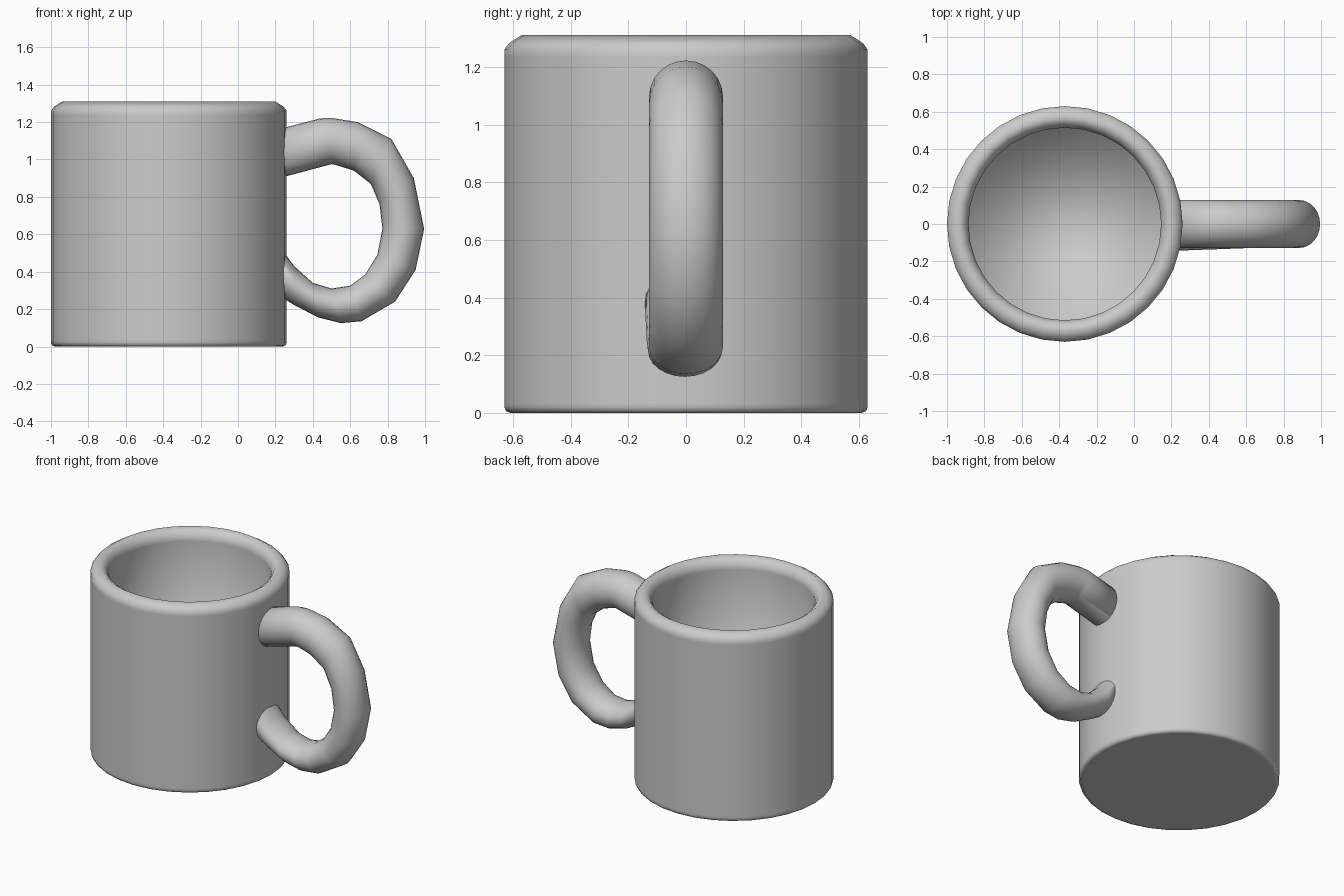
import bpy, bmesh
from math import sin, cos, pi, radians
from mathutils import Vector

if "Cube" in bpy.data.objects:
    bpy.data.objects.remove(bpy.data.objects["Cube"])


def loft(name, rings):
    # Skin closed rings of points, capping both ends
    bm = bmesh.new()
    loops = [[bm.verts.new(p) for p in r] for r in rings]
    n = len(loops[0])
    for a, b in zip(loops, loops[1:]):
        for i in range(n):
            j = (i + 1) % n
            bm.faces.new((a[i], a[j], b[j], b[i]))
    bm.faces.new(loops[0])
    bm.faces.new(loops[-1])
    bmesh.ops.recalc_face_normals(bm, faces=bm.faces)
    me = bpy.data.meshes.new(name)
    bm.to_mesh(me)
    bm.free()
    ob = bpy.data.objects.new(name, me)
    bpy.context.collection.objects.link(ob)
    bpy.ops.object.select_all(action='DESELECT')
    ob.select_set(True)
    bpy.context.view_layer.objects.active = ob
    bpy.ops.object.shade_smooth_by_angle(angle=radians(100))
    return ob


# Mug body: (radius, z) profile from the underside, over the rim, to the inner floor
CX, SIDES = -0.37, 32
profile = [(0.595, 0), (0.61, 0), (0.624, 0.006), (0.63, 0.02), (0.63, 0.035),
           (0.63, 1.235), (0.63, 1.26), (0.613, 1.283), (0.57, 1.31),
           (0.533, 1.285), (0.515, 1.25), (0.515, 1.23), (0.515, 0.12)]
loft("mug_body", [[(CX + r * cos(2 * pi * i / SIDES), r * sin(2 * pi * i / SIDES), z)
                   for i in range(SIDES)] for r, z in profile])

# Handle: outer and inner edge (x, z) at each station, with a sideways drift at the lower end
stations = [((0.19, 1.155), (0.19, 0.892)), ((0.44, 1.22), (0.50, 0.975)),
            ((0.50, 1.222), (0.525, 0.97)), ((0.64, 1.20), (0.62, 0.94)),
            ((0.82, 1.11), (0.71, 0.87)), ((0.94, 0.90), (0.757, 0.76)),
            ((0.995, 0.63), (0.772, 0.63)), ((0.95, 0.41), (0.745, 0.49)),
            ((0.84, 0.24), (0.68, 0.385)), ((0.66, 0.135), (0.60, 0.325)),
            ((0.55, 0.125), (0.50, 0.31)), ((0.43, 0.155), (0.40, 0.34)),
            ((0.30, 0.222), (0.30, 0.43)), ((0.19, 0.29), (0.205, 0.56))]
rings, M = [], 24
for k, (o, i) in enumerate(stations):
    out, inn = Vector((o[0], 0, o[1])), Vector((i[0], 0, i[1]))
    mid, half = (out + inn) / 2, (out - inn) / 2
    drift = Vector((0, -0.004 * max(0, k - 9), 0))
    rings.append([mid + drift + half * cos(2 * pi * t / M) + Vector((0, 0.128 * sin(2 * pi * t / M), 0))
                  for t in range(M)])
loft("handle", rings)
